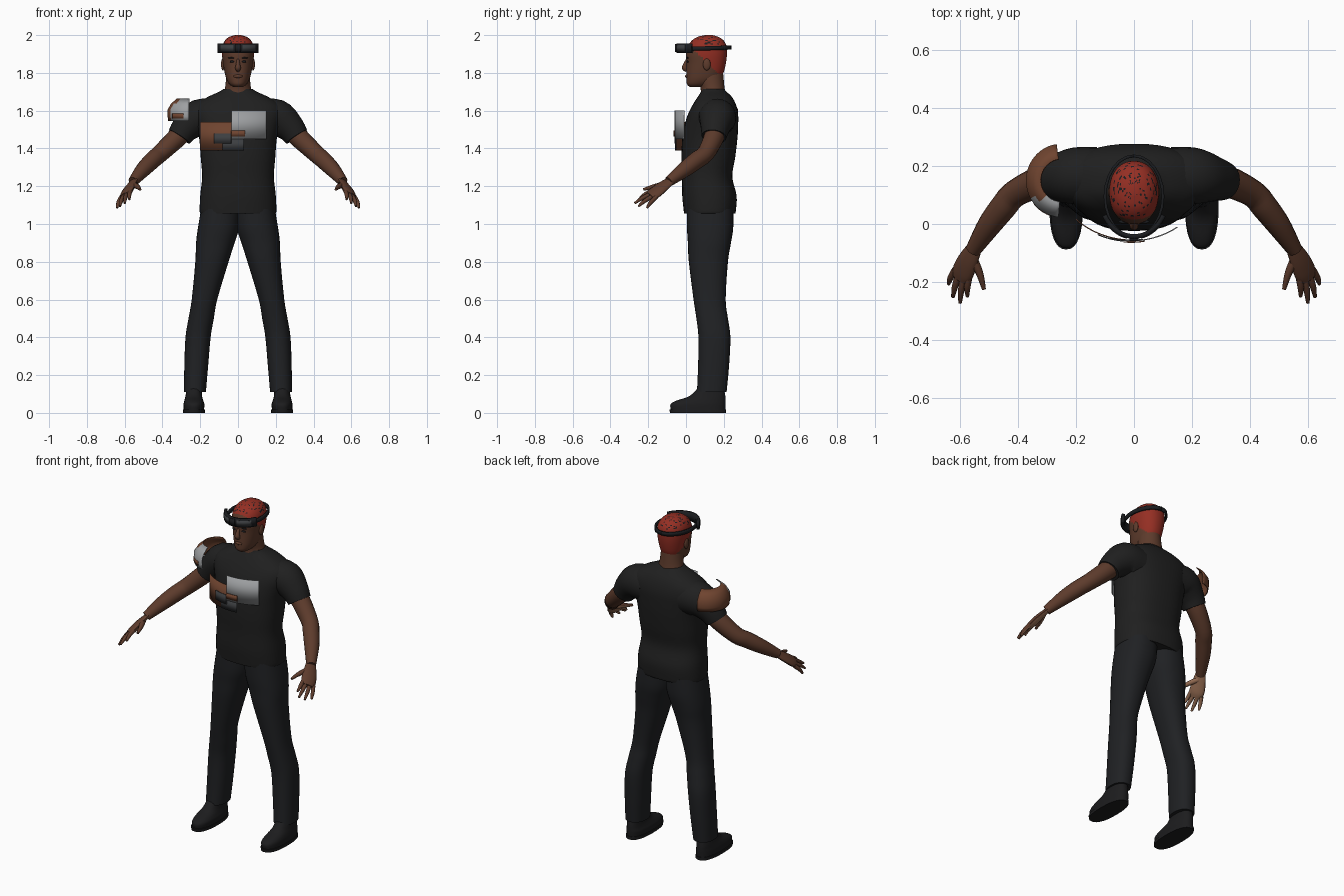
import bpy, bmesh, math, random
from mathutils import Vector

random.seed(4)
if bpy.data.objects.get("Cube"):
    bpy.data.objects.remove(bpy.data.objects["Cube"], do_unlink=True)


def material(name, *rgb):
    mat = bpy.data.materials.new(name)
    mat.use_nodes = True
    mat.diffuse_color = (*rgb, 1)
    shader = mat.node_tree.nodes["Principled BSDF"]
    shader.inputs["Base Color"].default_value = (*rgb, 1)
    shader.inputs["Roughness"].default_value = 0.8
    return mat


SHIRT = material("shirt_black", .014, .014, .014)
TROUSERS = material("trouser_charcoal", .014, .015, .017)
SHOE = material("shoe_black", .012, .012, .013)
SKIN = material("skin_brown", .11, .044, .025)
PALM = material("palm_tan", .30, .15, .085)
HAIR = material("hair_red", .30, .028, .017)
BLACK = material("headset_black", .011, .012, .014)
GREY = material("panel_grey", .34, .35, .36)
BROWN = material("panel_brown", .16, .058, .029)
DARK = material("patch_dark_grey", .045, .048, .052)


def finish(name, bm, mats, rule=None, mirror=False, thick=0):
    """Turn a bmesh into a shaded object, with optional colour rule and modifiers."""
    bm.normal_update()
    if rule:
        for face in bm.faces:
            face.material_index = rule(face.calc_center_median(), face.normal)
    mesh = bpy.data.meshes.new(name)
    bm.to_mesh(mesh)
    bm.free()
    for mat in mats:
        mesh.materials.append(mat)
    obj = bpy.data.objects.new(name, mesh)
    bpy.context.collection.objects.link(obj)
    bpy.ops.object.select_all(action="DESELECT")
    obj.select_set(True)
    bpy.context.view_layer.objects.active = obj
    bpy.ops.object.shade_smooth_by_angle(angle=math.radians(45))
    if thick:
        solid = obj.modifiers.new("Thickness", "SOLIDIFY")
        solid.thickness, solid.offset = thick, 0
    if mirror:
        obj.modifiers.new("Mirror", "MIRROR").use_mirror_merge = False
    return obj


def skin(rings, closed=True):
    """Join rings of points with quads; closed rings also get end caps."""
    bm = bmesh.new()
    rows = [[bm.verts.new(p) for p in ring] for ring in rings]
    count = len(rows[0])
    for a, b in zip(rows, rows[1:]):
        for i in range(count if closed else count - 1):
            j = (i + 1) % count
            bm.faces.new((a[i], a[j], b[j], b[i]))
    if closed:
        bm.faces.new(rows[0][::-1])
        bm.faces.new(rows[-1])
        bmesh.ops.recalc_face_normals(bm, faces=bm.faces[:])
    return bm


def spline(rows, steps=4):
    """Catmull-Rom interpolation of rows of numbers."""
    rows = [Vector(r) for r in rows]
    ends = [rows[0]] + rows + [rows[-1]]
    out = []
    for a, b, c, d in zip(ends, ends[1:], ends[2:], ends[3:]):
        for k in range(steps):
            t = k / steps
            out.append(b + (c - a) * (t / 2) + (a * 2 - b * 5 + c * 4 - d) * (t * t / 2)
                       + (b * 3 - a - c * 3 + d) * (t ** 3 / 2))
    return out + [rows[-1]]


def loft(name, rows, mats, rule=None, mirror=False, power=2.4, sides=32, steps=4):
    """Stack of rounded sections; rows hold z, then x and y limits."""
    rings = []
    for z, *box in ([v[0], *v[1:]] for v in map(list, spline_wide(rows, steps))):
        x0, x1, y0, y1 = box
        ring = []
        for i in range(sides):
            a = math.tau * i / sides
            c, s = (math.copysign(abs(f) ** (2 / power), f) for f in (math.cos(a), math.sin(a)))
            ring.append(((x0 + x1 + (x1 - x0) * c) / 2, (y0 + y1 + (y1 - y0) * s) / 2, z))
        rings.append(ring)
    return finish(name, skin(rings), mats, rule, mirror)


def spline_wide(rows, steps):
    return spline(rows, steps)


def symmetric(rows):
    return [(z, -w, w, y0, y1) for z, w, y0, y1 in rows]


def tube(name, rows, mats, rule=None, mirror=True, side=(0, 0, 1), squash=1, sides=16):
    """Round limb along rows of x, y, z, radius; squash flattens it across side."""
    rows = spline(rows)
    rings = []
    for i, row in enumerate(rows):
        ahead, behind = rows[min(i + 1, len(rows) - 1)], rows[max(i - 1, 0)]
        t = (ahead - behind).to_3d().normalized()
        u = Vector(side) - t * t.dot(Vector(side))
        u.normalize()
        v = t.cross(u) * squash
        rings.append([row.to_3d() + (u * math.cos(a) + v * math.sin(a)) * row[3]
                      for a in (math.tau * k / sides for k in range(sides))])
    return finish(name, skin(rings), mats, rule, mirror)


def panel(name, centre, rx, ry, start, end, levels, mats, rule=None, thick=.006, tilt=0):
    """Curved strip; angles run from the front, levels hold height and scale."""
    count = 24
    rings = []
    for z, scale in levels:
        ring = []
        for i in range(count + 1):
            a = math.radians(start + (end - start) * i / count)
            y = centre[1] - ry * scale * math.cos(a)
            ring.append((centre[0] + rx * scale * math.sin(a), y, z + tilt * y))
        rings.append(ring)
    return finish(name, skin(rings, False), mats, rule, thick=thick)


def blob(name, place, size, mat, mirror=False):
    bm = bmesh.new()
    bmesh.ops.create_uvsphere(bm, u_segments=16, v_segments=10, radius=1)
    for v in bm.verts:
        v.co = Vector(place) + v.co * Vector(size)
    return finish(name, bm, [mat], mirror=mirror)


# Shirt body and sleeves
loft("shirt", symmetric([
    (1.055, .198, -.01, .26), (1.07, .203, -.012, .264), (1.15, .2, -.02, .268),
    (1.25, .19, -.02, .245), (1.35, .197, -.024, .26), (1.45, .205, -.02, .272),
    (1.52, .22, -.008, .276), (1.58, .235, .01, .276), (1.63, .225, .035, .265),
    (1.67, .165, .06, .245), (1.7, .1, .08, .215), (1.715, .078, .085, .2)]), [SHIRT], sides=40)
tube("sleeves", [(.13, .165, 1.56, .1), (.21, .165, 1.56, .098), (.275, .155, 1.51, .078),
                 (.31, .148, 1.462, .066)], [SHIRT], sides=24)

# Trousers and shoes
loft("trouser_legs", [
    (1.08, -.01, .195, .005, .25), (.98, -.006, .212, .005, .25), (.9, .018, .222, .01, .238),
    (.8, .05, .226, .015, .222), (.6, .11, .245, .04, .21), (.5, .128, .262, .055, .222),
    (.4, .145, .278, .066, .235), (.25, .158, .284, .064, .228), (.11, .17, .286, .058, .215)],
    [TROUSERS], mirror=True, power=2.3)
loft("shoes", [(.015, .18, .288, -.08, .208), (.045, .178, .288, -.082, .21),
               (.065, .184, .284, -.05, .21), (.09, .19, .278, .02, .208),
               (.14, .192, .27, .07, .2)], [SHOE], mirror=True)
loft("shoe_soles", [(0, .176, .292, -.085, .212), (.018, .176, .292, -.088, .212)],
     [SHOE], mirror=True, steps=1)

# Arms, hands and fingers, with pale palms
tube("arms", [(.25, .16, 1.53, .055), (.32, .148, 1.46, .054), (.41, .105, 1.375, .047),
              (.45, .06, 1.34, .046), (.5, -.005, 1.29, .041), (.555, -.09, 1.225, .027)], [SKIN])
across = Vector((.77, .33, -.55)).normalized()
palm_way = Vector((-.58, .25, -.66)).normalized()


def palm_rule(centre, normal):
    return int(normal.dot(palm_way) > .45)


tube("hands", [(.545, -.075, 1.235, .027), (.572, -.125, 1.197, .039), (.59, -.165, 1.165, .043),
               (.6, -.19, 1.148, .034)], [SKIN, PALM], palm_rule, side=across, squash=.45)
tips = [("index", .575, -.25, 1.13), ("middle", .6, -.272, 1.11),
        ("ring", .625, -.252, 1.094), ("little", .64, -.207, 1.085)]
for k, (label, *tip) in enumerate(tips):
    base = Vector((.593, -.168, 1.16)) + across * (k - 1.5) * .021
    middle = base.lerp(Vector(tip), .55) - palm_way * .005
    tube(label + "_fingers", [(*base, .012), (*middle, .011), (*tip, .006)],
         [SKIN, PALM], palm_rule, side=across, sides=10)
tube("thumbs", [(.56, -.11, 1.21, .017), (.533, -.17, 1.198, .013), (.518, -.225, 1.183, .007)],
     [SKIN, PALM], palm_rule, side=across, sides=10)


# Neck and head, with cropped speckled hair
def hair_rule(centre, normal):
    if centre.z < 1.965 - centre.y:
        return 0
    return 2 if centre.z > 1.95 and random.random() < .13 else 1


loft("neck", symmetric([(1.66, .085, .075, .215), (1.715, .07, .078, .205),
                        (1.76, .064, .066, .2), (1.82, .06, .06, .195)]), [SKIN], power=2)
loft("head", symmetric([
    (1.725, .025, .02, .1), (1.74, .045, .005, .14), (1.765, .06, .002, .175),
    (1.8, .07, .002, .198), (1.85, .079, .003, .211), (1.9, .085, .0, .217),
    (1.94, .083, .01, .215), (1.97, .07, .03, .2), (1.99, .047, .06, .173),
    (2, .015, .1, .14)]), [SKIN, HAIR, BLACK], hair_rule, power=2.2, sides=48, steps=6)
tube("nose", [(0, .008, 1.872, .007), (0, -.004, 1.845, .011), (0, -.006, 1.826, .015),
              (0, .006, 1.813, .01)], [SKIN], mirror=False, side=(1, 0, 0))
blob("ears", (.08, .11, 1.845), (.01, .02, .032), SKIN, True)
blob("eyes", (.031, .009, 1.86), (.013, .006, .006), BLACK, True)
blob("eyebrows", (.033, .008, 1.879), (.02, .007, .004), BLACK, True)
blob("lips", (0, .004, 1.782), (.024, .009, .009), SKIN)

# Headset: loop, visor, bridge and lens plates
brow = (0, .095)
panel("headset_loop", brow, .1, .14, -180, 180, [(1.916, 1), (1.938, 1)], [BLACK],
      thick=.01, tilt=.03)
panel("headset_visor", brow, .115, .138, -62, 62, [(1.906, 1), (1.956, 1)], [BLACK], thick=.016)
for label, turn in (("right", -1), ("left", 1)):
    panel(label + "_lens", brow, .124, .147, turn * 11, turn * 48,
          [(1.915, 1), (1.947, 1)], [DARK], thick=.003)
panel("headset_bridge", brow, .124, .148, -7, 7, [(1.91, 1), (1.952, 1)], [BLACK], thick=.012)

# Chest panels: overlapping curved cards with painted patches
chest = (-.01, .235)
cards = [("brown_chest_card", .29, -41, -4, 1.39, 1.54, BROWN),
         ("grey_chest_card", .293, -5, 33, 1.45, 1.6, GREY),
         ("dark_chest_card", .291, -14, 8, 1.39, 1.45, DARK),
         ("dark_patch", .295, -23, -5, 1.425, 1.48, DARK),
         ("brown_patch", .298, -5, 9, 1.462, 1.495, BROWN)]
for label, radius, start, end, low, high, mat in cards:
    panel(label, chest, radius, radius, start, end, [(low, 1), (high, 1)], [mat], thick=.004)

# Shoulder guard wrapped round the right sleeve
shoulder = (-.25, .15)
panel("shoulder_guard", shoulder, .12, .124, -5, -172,
      [(1.545, .97), (1.57, 1), (1.605, 1), (1.635, .85), (1.662, .6)], [GREY, BROWN],
      lambda centre, normal: int(centre.y > .09))
panel("guard_patch", shoulder, .123, .127, -18, -52, [(1.558, 1), (1.585, 1)], [BROWN], thick=.003)
